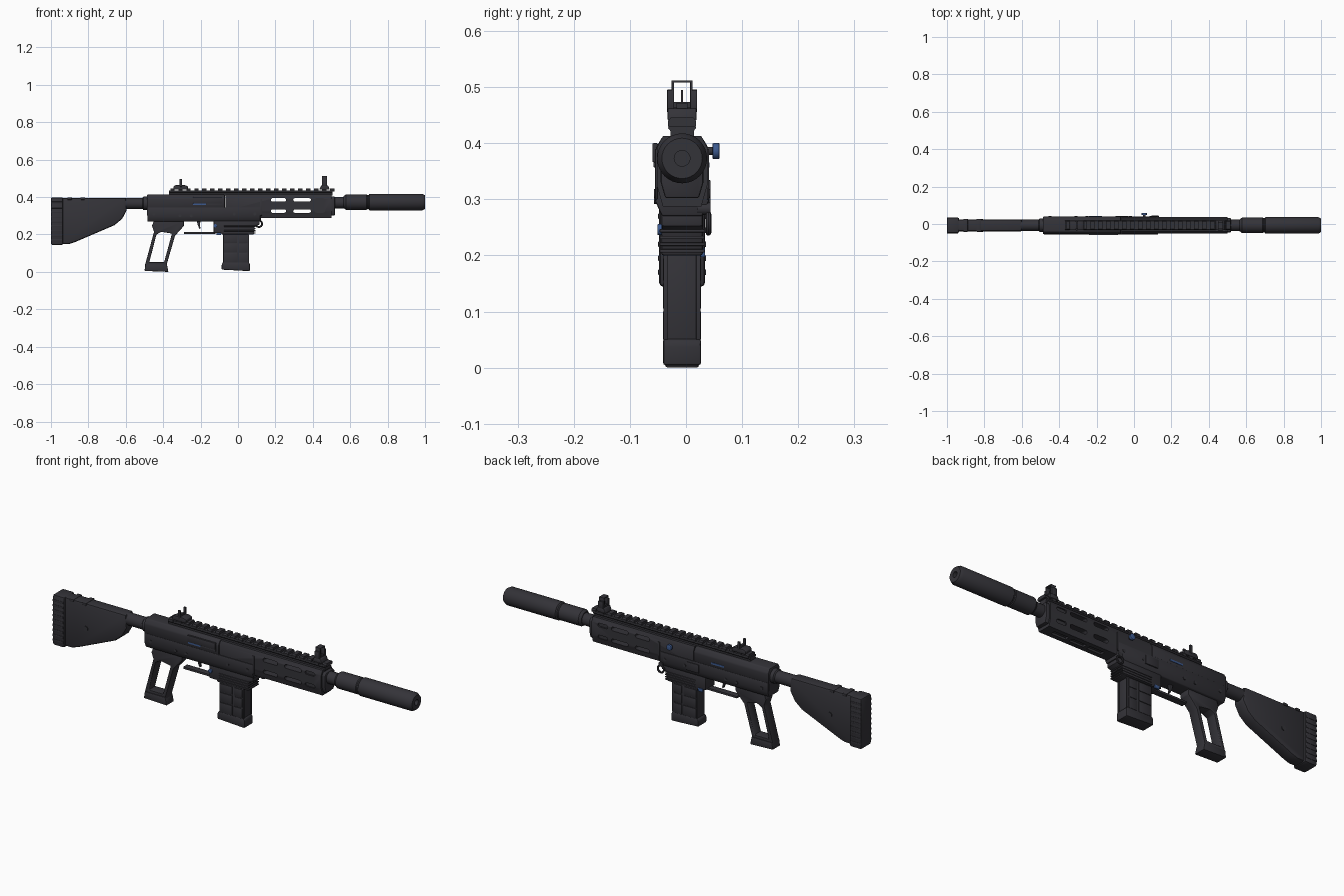
import bpy, bmesh, math
from mathutils import Matrix

cube = bpy.data.objects.get("Cube")
if cube:
    bpy.data.objects.remove(cube, do_unlink=True)

CY = -0.007   # centre plane of the body
parts = []


def material(name, rgb):
    m = bpy.data.materials.new(name)
    m.use_nodes = True
    m.diffuse_color = (*rgb, 1)
    node = next(n for n in m.node_tree.nodes if n.type == 'BSDF_PRINCIPLED')
    node.inputs["Base Color"].default_value = (*rgb, 1)
    return m


METAL = material("dark_gunmetal", (0.034, 0.033, 0.040))
BLUE = material("steel_blue", (0.045, 0.10, 0.27))


def finish(name, bm, bevel=0, mat=METAL):
    bmesh.ops.recalc_face_normals(bm, faces=bm.faces)
    me = bpy.data.meshes.new(name)
    bm.to_mesh(me)
    bm.free()
    me.materials.append(mat)
    ob = bpy.data.objects.new(name, me)
    bpy.context.scene.collection.objects.link(ob)
    parts.append(ob)
    if bevel:
        mod = ob.modifiers.new("bevel", 'BEVEL')
        mod.width, mod.segments, mod.limit_method = bevel, 2, 'ANGLE'
    return ob


def extrude(name, points, offset, bevel, mat):
    bm = bmesh.new()
    face = bm.faces.new([bm.verts.new(p) for p in points])
    new = bmesh.ops.extrude_face_region(bm, geom=[face])["geom"]
    bmesh.ops.translate(bm, verts=[v for v in new if isinstance(v, bmesh.types.BMVert)], vec=offset)
    return finish(name, bm, bevel, mat)


def side_plate(name, xz, half, bevel=0, mat=METAL, y=CY):
    return extrude(name, [(x, y - half, z) for x, z in xz], (0, 2 * half, 0), bevel, mat)


def section(name, half_yz, x0, x1, bevel=0):
    # mirrored cross-section swept along the length
    pts = [(x0, CY + w, z) for w, z in half_yz] + [(x0, CY - w, z) for w, z in reversed(half_yz)]
    return extrude(name, pts, (x1 - x0, 0, 0), bevel, METAL)


def box(name, x0, x1, z0, z1, half, bevel=0, mat=METAL, y=CY):
    return side_plate(name, [(x0, z0), (x1, z0), (x1, z1), (x0, z1)], half, bevel, mat, y)


def lathe(name, profile, z):
    bm = bmesh.new()
    vs = [bm.verts.new((x, CY, z + r)) for x, r in profile]
    es = [bm.edges.new(p) for p in zip(vs, vs[1:])]
    bmesh.ops.spin(bm, geom=vs + es, cent=(0, CY, z), axis=(1, 0, 0), angle=math.tau, steps=32)
    bmesh.ops.remove_doubles(bm, verts=bm.verts, dist=0.0002)
    return finish(name, bm)


def pin(name, x, z, r, y0, y1, mat=METAL, bevel=0):
    bm = bmesh.new()
    turn = Matrix.Translation((x, (y0 + y1) / 2, z)) @ Matrix.Rotation(math.pi / 2, 4, 'X')
    bmesh.ops.create_cone(bm, cap_ends=True, segments=20, radius1=r, radius2=r,
                          depth=abs(y1 - y0), matrix=turn)
    return finish(name, bm, bevel, mat)


def cut(target, cutter):
    parts.remove(cutter)
    mod = target.modifiers.new("cut", 'BOOLEAN')
    mod.operation, mod.object, mod.solver = 'DIFFERENCE', cutter, 'EXACT'
    bpy.context.view_layer.objects.active = target
    bpy.ops.object.modifier_apply(modifier=mod.name)
    bpy.data.objects.remove(cutter, do_unlink=True)


def slot(x0, x1, z, r):
    pts = []
    for cx, start in ((x1 - r, -90), (x0 + r, 90)):
        for i in range(7):
            a = math.radians(start + i * 30)
            pts.append((cx + r * math.cos(a), z + r * math.sin(a)))
    return pts


# Stock with thicker butt pad
side_plate("stock", [(-0.95, 0.396), (-0.60, 0.396), (-0.594, 0.33), (-0.62, 0.283), (-0.66, 0.25),
                     (-0.87, 0.16), (-0.90, 0.15), (-0.95, 0.15)], 0.032, 0.01)
pad = box("butt_pad", -1, -0.935, 0.144, 0.398, 0.041, 0.008)
for i in range(9):
    box("pad_rib", -1, -0.94, 0.165 + i * 0.025, 0.175 + i * 0.025, 0.0425, 0.001)
for x in (-0.90, -0.83):
    box("stock_top_band", x - 0.012, x + 0.012, 0.385, 0.398, 0.035, 0.003)
pin("stock_stud", -0.82, 0.27, 0.012, CY - 0.035, CY + 0.035)
lathe("buffer_tube", [(-0.64, 0), (-0.64, 0.03), (-0.51, 0.03), (-0.505, 0.036), (-0.48, 0.036), (-0.48, 0)], 0.366)

# Receiver
section("upper_receiver", [(0.034, 0.413), (0.047, 0.392), (0.047, 0.345), (0.043, 0.338), (0.043, 0.30)],
        -0.487, -0.07, 0.005)
section("lower_receiver", [(0.048, 0.345), (0.048, 0.297), (0.036, 0.270)], -0.485, 0.12, 0.004)
for x, z in ((-0.45, 0.31), (-0.31, 0.30), (-0.25, 0.30), (-0.02, 0.31), (0.09, 0.31)):
    pin("receiver_pin", x, z, 0.008, CY - 0.05, CY + 0.05)
box("port_cover", -0.24, -0.085, 0.366, 0.400, 0.005, 0.002, y=-0.055)
box("port_cover_hinge", -0.165, -0.085, 0.357, 0.366, 0.004, 0.001, y=-0.054)
for y in (-0.053, 0.039):
    box("bolt_strip", -0.24, -0.17, 0.357, 0.366, 0.003, 0, BLUE, y)
pin("handle_stem", 0.055, 0.386, 0.007, 0.03, 0.05)
pin("handle_knob", 0.055, 0.386, 0.0145, 0.047, 0.06, BLUE, 0.003)
box("side_lever", -0.10, -0.03, 0.292, 0.334, 0.003, 0.001, y=0.041)

# Handguard with through slots
guard = section("handguard", [(0.034, 0.413), (0.045, 0.392), (0.045, 0.325), (0.034, 0.287)], -0.068, 0.50)
for z in (0.385, 0.325):
    for x0, x1 in ((0.176, 0.257), (0.295, 0.39)):
        cut(guard, side_plate("slot_cutter", slot(x0, x1, z, 0.0095), 0.1))
    for y in (CY - 0.05, CY + 0.05):
        cut(guard, side_plate("recess_cutter", slot(0.41, 0.465, z, 0.009), 0.012, y=y))
for i in range(3):
    cut(guard, box("bottom_cutter", 0.17 + i * 0.1, 0.25 + i * 0.1, 0.27, 0.297, 0.012))
for side in (-1, 1):
    box("guard_seam_band", 0.118, 0.128, 0.30, 0.39, 0.002, 0.001, y=CY + side * 0.046)
section("handguard_cap", [(0.03, 0.402), (0.038, 0.39), (0.038, 0.33), (0.03, 0.302)], 0.49, 0.518, 0.004)

# Barrel and suppressor
lathe("barrel", [(0.50, 0), (0.50, 0.03), (0.60, 0.03), (0.60, 0)], 0.37)
lathe("suppressor", [(0.565, 0), (0.565, 0.032), (0.577, 0.041), (0.688, 0.041), (0.692, 0.038),
                     (0.698, 0.038), (0.703, 0.0445), (0.985, 0.0445), (1, 0.036), (1, 0.014),
                     (0.95, 0.014), (0.95, 0)], 0.373)

# Top rail
box("rail_base", -0.368, 0.505, 0.408, 0.431, 0.021)
section("rail_top", [(0.021, 0.422), (0.025, 0.427), (0.023, 0.434)], -0.368, 0.505)
for i in range(21):
    x = -0.362 + i * 0.0427
    section("rail_tooth", [(0.025, 0.43), (0.025, 0.439), (0.020, 0.446)], x, x + 0.023)

# Rear sight
side_plate("rear_sight_base", [(-0.345, 0.44), (-0.268, 0.44), (-0.268, 0.458), (-0.285, 0.464),
                               (-0.335, 0.464), (-0.345, 0.456)], 0.025, 0.003)
for side in (-1, 1):
    box("rear_sight_ear", -0.312, -0.300, 0.455, 0.496, 0.0045, 0.001, y=CY + side * 0.022)
box("rear_sight_bar", -0.311, -0.301, 0.458, 0.473, 0.024)

# Front sight
side_plate("front_sight_base", [(0.435, 0.44), (0.49, 0.44), (0.482, 0.462), (0.445, 0.462)], 0.026, 0.003)
for side in (-1, 1):
    box("front_sight_post", 0.449, 0.476, 0.455, 0.512, 0.002, 0.001, y=CY + side * 0.0165)
    box("front_sight_wing", 0.449, 0.476, 0.46, 0.495, 0.0045, 0.001, y=CY + side * 0.022)
box("front_sight_hoop", 0.449, 0.476, 0.508, 0.512, 0.0185)
side_plate("front_sight_blade", [(0.455, 0.458), (0.47, 0.458), (0.465, 0.495), (0.46, 0.495)], 0.002)
box("front_sight_foot", 0.45, 0.475, 0.455, 0.472, 0.01)

# Magazine well and magazine
side_plate("magazine_well", [(-0.13, 0.28), (0.115, 0.28), (0.115, 0.252), (0.09, 0.245), (0.085, 0.20),
                             (-0.085, 0.20), (-0.09, 0.208), (-0.13, 0.208)], 0.037, 0.004)
for i in range(4):
    z = 0.205 + i * 0.012
    box("well_rib", -0.075, 0.094, z, z + 0.006, 0.040, 0.0015)
box("magazine", -0.079, 0.056, 0.04, 0.21, 0.031, 0.004)
for side in (-1, 1):
    for x0, x1 in ((-0.075, -0.005), (0.005, 0.052)):
        for z0, z1 in ((0.05, 0.10), (0.105, 0.15), (0.155, 0.195)):
            box("magazine_panel", x0, x1, z0, z1, 0.002, 0.001, y=CY + side * 0.032)
    box("magazine_front_rail", 0.045, 0.060, 0.05, 0.20, 0.004, 0.001, y=CY + side * 0.029)
side_plate("magazine_base", [(-0.08, 0.052), (0.058, 0.052), (0.064, 0.042), (0.064, 0.004), (-0.087, 0.012),
                             (-0.087, 0.042)], 0.034, 0.005)
pin("release_button", -0.122, 0.246, 0.010, -0.051, -0.03, BLUE, 0.002)
box("magazine_catch", -0.115, -0.09, 0.197, 0.213, 0.004, 0.001, BLUE, 0.030)

# Sling loop
bpy.ops.mesh.primitive_torus_add(location=(0.112, 0.040, 0.257), rotation=(math.pi / 2, 0, 0), major_radius=0.017,
                                 minor_radius=0.005, major_segments=24, minor_segments=8)
loop = bpy.context.object
loop.name = "sling_loop"
loop.data.materials.append(METAL)
parts.append(loop)
pin("sling_mount", 0.112, 0.283, 0.011, 0.02, 0.044)

# Trigger and its guard
box("trigger_guard", -0.29, -0.12, 0.203, 0.214, 0.016, 0.002)
side_plate("trigger", [(-0.222, 0.275), (-0.20, 0.275), (-0.204, 0.25), (-0.20, 0.232), (-0.206, 0.229),
                       (-0.215, 0.25)], 0.006, 0.001)

# Skeleton grip
grip = side_plate("grip", [(-0.449, 0.275), (-0.289, 0.275), (-0.289, 0.246), (-0.337, 0.193), (-0.38, 0.043),
                           (-0.374, 0), (-0.497, 0.006), (-0.497, 0.037), (-0.449, 0.214), (-0.46, 0.246)], 0.027)
cut(grip, side_plate("grip_cutter", [(-0.436, 0.20), (-0.41, 0.214), (-0.353, 0.205), (-0.395, 0.052),
                                     (-0.474, 0.052)], 0.1))
mod = grip.modifiers.new("bevel", 'BEVEL')
mod.width, mod.segments, mod.limit_method = 0.004, 2, 'ANGLE'
side_plate("grip_foot", [(-0.50, 0.005), (-0.372, 0), (-0.38, 0.04), (-0.495, 0.04)], 0.030, 0.004)

# Bake modifiers and shade smoothly with sharp edges kept
bpy.ops.object.select_all(action='DESELECT')
for ob in parts:
    ob.select_set(True)
bpy.context.view_layer.objects.active = parts[0]
bpy.ops.object.convert(target='MESH')
bpy.ops.object.shade_smooth_by_angle(angle=math.radians(35))
